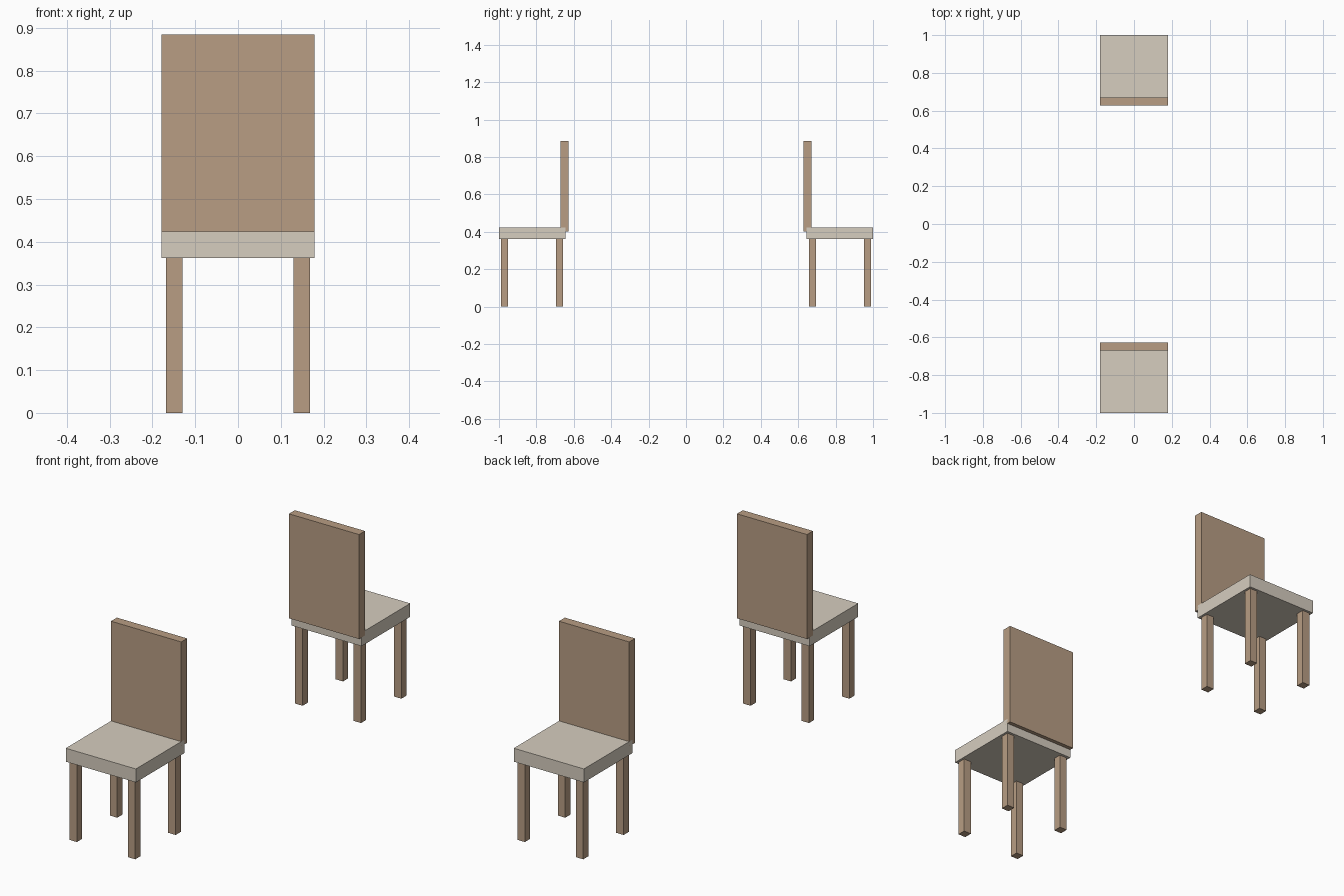
import bpy

if "Cube" in bpy.data.objects:
    bpy.data.objects.remove(bpy.data.objects["Cube"])


def material(name, color):
    m = bpy.data.materials.new(name)
    m.diffuse_color = color
    m.use_nodes = True
    m.node_tree.nodes["Principled BSDF"].inputs["Base Color"].default_value = m.diffuse_color
    return m


WOOD = material("wood", (0.48, 0.34, 0.23, 1))
CREAM = material("cream", (0.67, 0.61, 0.52, 1))


def box(name, x, y, z, mat):
    """Box from (min, max) ranges on each axis."""
    bpy.ops.mesh.primitive_cube_add(size=1, location=[(a + b) / 2 for a, b in (x, y, z)])
    o = bpy.context.object
    o.name = name
    o.scale = [abs(b - a) for a, b in (x, y, z)]
    bpy.ops.object.transform_apply(location=False, rotation=False, scale=True)
    o.data.materials.append(mat)


def chair(label, s):
    """Chair facing away from the centre; s is the side along y."""
    # Seat cushion
    box(label + "_seat", (-0.179, 0.179), (s * 0.645, s * 1.0), (0.362, 0.424), CREAM)
    # Backrest, set into the rear edge of the seat
    box(label + "_backrest", (-0.179, 0.179), (s * 0.627, s * 0.67), (0.402, 0.884), WOOD)
    # Four square legs
    for row, y in (("rear", 0.657), ("front", 0.951)):
        for side, x in (("left", -0.168), ("right", 0.130)):
            box(f"{label}_{row}_{side}_leg", (x, x + 0.038),
                (s * y, s * (y + 0.038)), (0, 0.362), WOOD)


chair("near_chair", -1)
chair("far_chair", 1)
